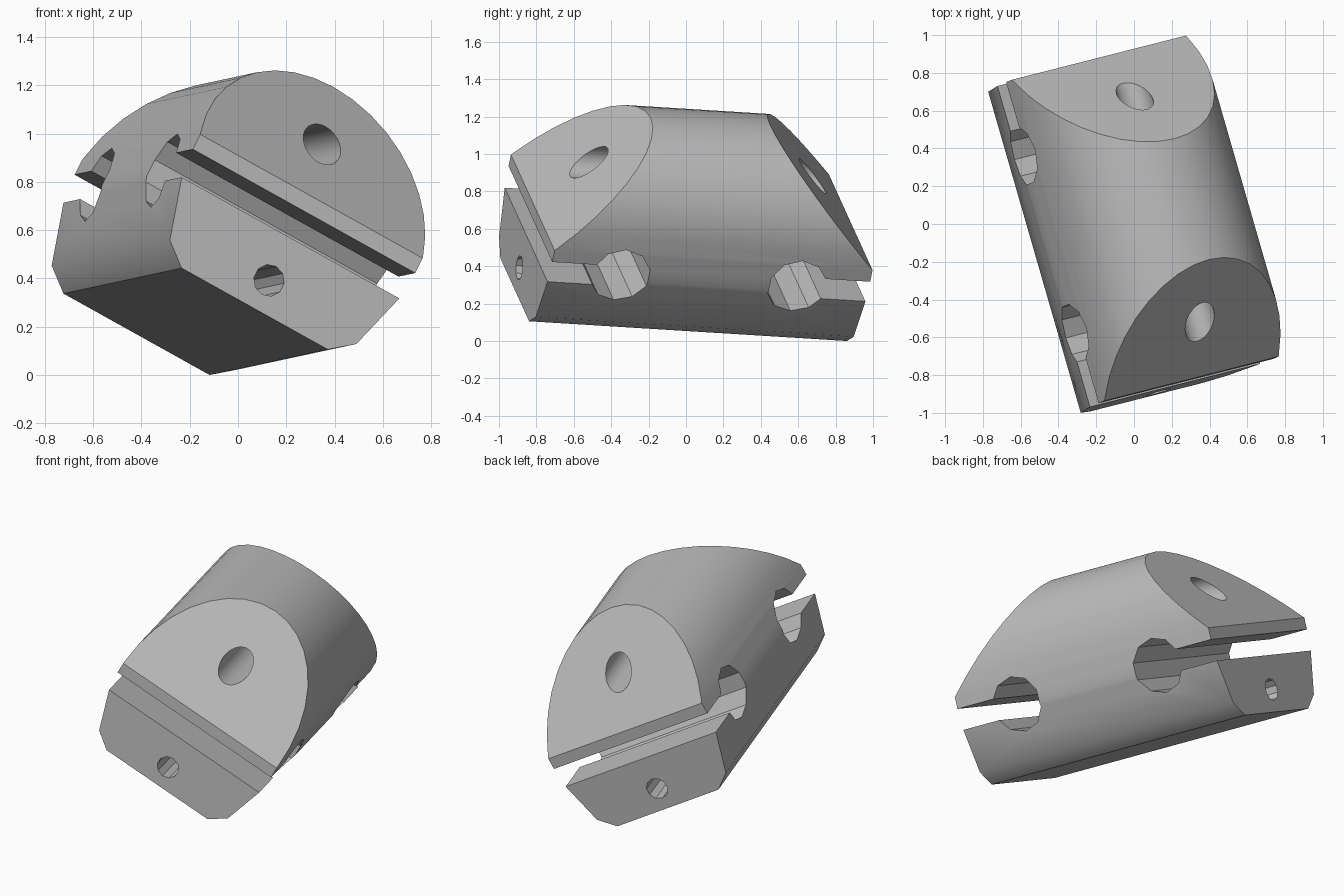
import bpy, bmesh, math
from mathutils import Matrix, Vector

if "Cube" in bpy.data.objects:
    bpy.data.objects.remove(bpy.data.objects["Cube"], do_unlink=True)

# Tilted frame of the block: width, length and height axes
width = Vector((0.853, 0.2164, -0.475)).normalized()
length = Vector((-0.2765, 0.959, -0.0595))
length = (length - width * length.dot(width)).normalized()
height = width.cross(length)
tilt = Matrix((width, length, height)).transposed().to_4x4()

MID_W, MID_L, MID_H = -0.27, -0.028, 0.65   # centre of the block
HALF, RADIUS = 0.886, 0.54                  # half length, dome radius

grey = bpy.data.materials.new("plain grey")
grey.use_nodes = True
colour = (0.5, 0.5, 0.5, 1)
grey.diffuse_color = colour
grey.node_tree.nodes["Principled BSDF"].inputs["Base Color"].default_value = colour


def prism(name, outline, axis, start, end):
    """Extrude an outline along local X ('x') or local Y ('y')."""
    bm = bmesh.new()
    rings = []
    for t in (start, end):
        rings.append([bm.verts.new((p, t, q) if axis == 'y' else (t, p, q)) for p, q in outline])
    bm.faces.new(rings[0])
    bm.faces.new(rings[1][::-1])
    n = len(outline)
    for i in range(n):
        j = (i + 1) % n
        bm.faces.new((rings[0][i], rings[1][i], rings[1][j], rings[0][j]))
    bmesh.ops.recalc_face_normals(bm, faces=bm.faces)
    mesh = bpy.data.meshes.new(name)
    bm.to_mesh(mesh)
    bm.free()
    mesh.materials.append(grey)
    obj = bpy.data.objects.new(name, mesh)
    bpy.context.collection.objects.link(obj)
    return obj


def circle(p, q, r, sides, turn=0.0):
    return [(p + r * math.cos(turn + math.tau * i / sides),
             q + r * math.sin(turn + math.tau * i / sides)) for i in range(sides)]


def cut(target, cutter):
    mod = target.modifiers.new("cut", 'BOOLEAN')
    mod.operation = 'DIFFERENCE'
    mod.solver = 'EXACT'
    mod.object = cutter
    bpy.context.view_layer.objects.active = target
    bpy.ops.object.modifier_apply(modifier=mod.name)
    bpy.data.objects.remove(cutter, do_unlink=True)


# Domed body with a narrowed flat base
dome = [(MID_W + RADIUS * math.cos(math.pi * i / 18),
         MID_H + RADIUS * math.sin(math.pi * i / 18)) for i in range(19)]
side = [(0.54, -0.17), (0.453, -0.465), (0.355, -0.544)]
left = [(MID_W - p, MID_H + q) for p, q in side]
right = [(MID_W + p, MID_H + q) for p, q in reversed(side)]
body = prism("clamp_body", dome + left + right, 'y', MID_L - HALF, MID_L + HALF)

# Sloping faces at both ends
bm = bmesh.new()
bm.from_mesh(body.data)
for s in (-1, 1):
    geom = bm.verts[:] + bm.edges[:] + bm.faces[:]
    res = bmesh.ops.bisect_plane(bm, geom=geom, plane_co=(0, MID_L + s * HALF, 0.637),
                                 plane_no=(0, s, 1), clear_outer=True)
    rim = [e for e in res["geom_cut"] if isinstance(e, bmesh.types.BMEdge)]
    bmesh.ops.contextual_create(bm, geom=rim)
bmesh.ops.recalc_face_normals(bm, faces=bm.faces)
bm.to_mesh(body.data)
bm.free()

# Keyhole slots across both ends
SLOT, SLOT_HALF, BORE, INSET = 0.504, 0.063, 0.162, 0.492
for s in (-1, 1):
    centre = MID_L + s * INSET
    turn = math.asin(SLOT_HALF / BORE)
    ring = circle(centre, SLOT, BORE, 10, math.pi / 10)
    cut(body, prism("channel_cutter", ring, 'x', -2, 2))
    inner, outer = centre + s * 0.05, centre + s * 0.8
    box = [(inner, SLOT - SLOT_HALF), (outer, SLOT - SLOT_HALF),
           (outer, SLOT + SLOT_HALF), (inner, SLOT + SLOT_HALF)]
    cut(body, prism("slot_cutter", box, 'x', -2, 2))

# Lengthwise holes
cut(body, prism("upper_hole_cutter", circle(MID_W, 0.9, 0.089, 32), 'y', -2, 2))
cut(body, prism("lower_hole_cutter", circle(MID_W, 0.24, 0.066, 10, math.pi / 10), 'y', -2, 2))

# Tilt into place and rest on the ground
body.data.transform(tilt)
low = min(v.co.z for v in body.data.vertices)
body.data.transform(Matrix.Translation((0, 0, -low)))

bpy.ops.object.select_all(action='DESELECT')
body.select_set(True)
bpy.context.view_layer.objects.active = body
bpy.ops.object.shade_smooth_by_angle(angle=math.radians(35))
